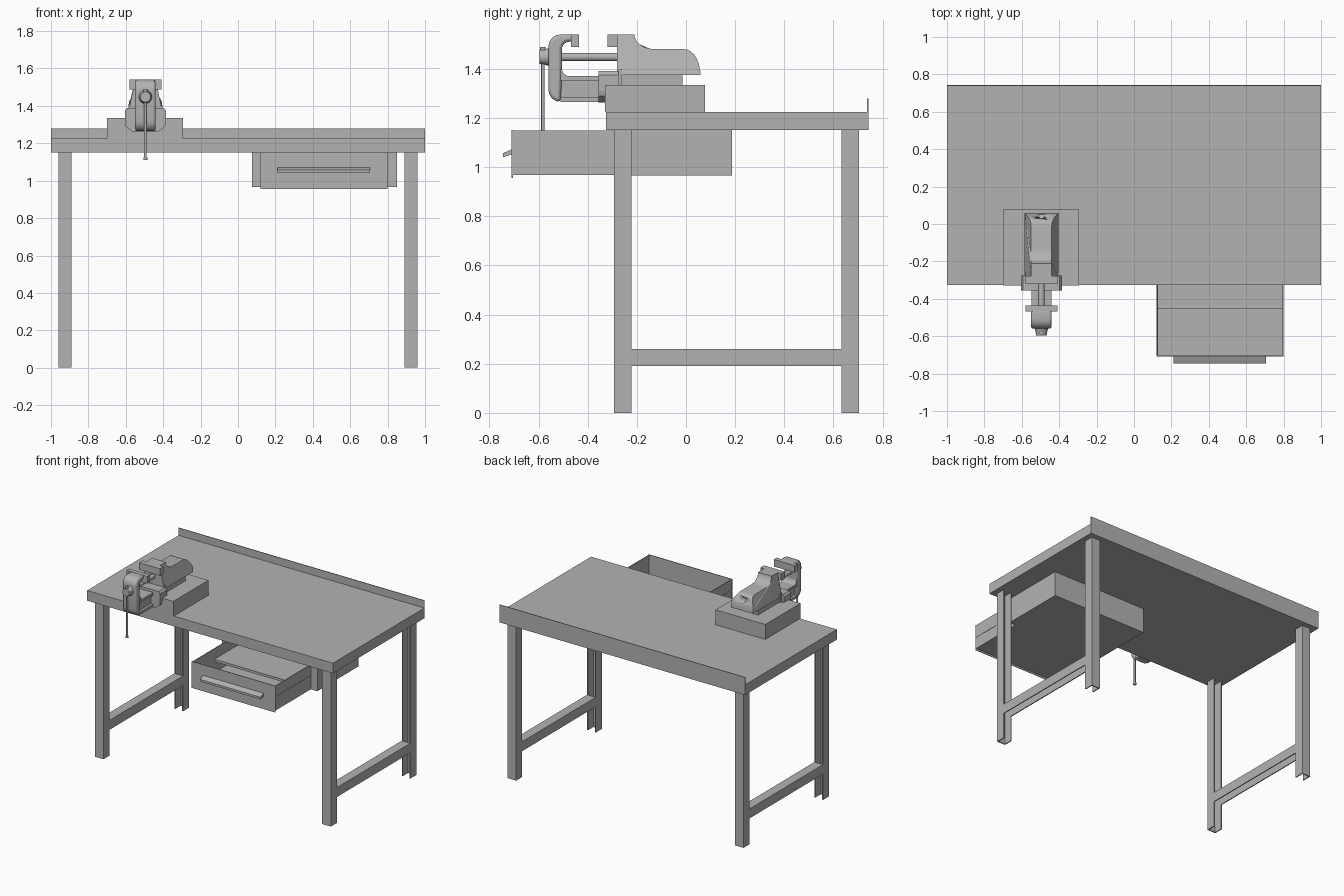
import bpy, bmesh, math
from mathutils import Matrix, Vector

if "Cube" in bpy.data.objects:
    bpy.data.objects.remove(bpy.data.objects["Cube"])

grey = bpy.data.materials.new("steel grey")
grey.diffuse_color = (0.45, 0.45, 0.45, 1)
grey.use_nodes = True
grey.node_tree.nodes["Principled BSDF"].inputs["Base Color"].default_value = grey.diffuse_color
CX = -0.495  # vise centre line


def finish(bm, name, smooth=False):
    bmesh.ops.recalc_face_normals(bm, faces=bm.faces)
    me = bpy.data.meshes.new(name)
    bm.to_mesh(me)
    bm.free()
    me.materials.append(grey)
    ob = bpy.data.objects.new(name, me)
    bpy.context.collection.objects.link(ob)
    if smooth:
        bpy.ops.object.select_all(action='DESELECT')
        ob.select_set(True)
        bpy.context.view_layer.objects.active = ob
        bpy.ops.object.shade_smooth_by_angle(angle=math.radians(35))
    return ob


def boxes(name, *bounds):
    """One object from boxes given as x0, x1, y0, y1, z0, z1."""
    bm = bmesh.new()
    for x0, x1, y0, y1, z0, z1 in bounds:
        m = Matrix.Translation(((x0 + x1) / 2, (y0 + y1) / 2, (z0 + z1) / 2))
        m = m @ Matrix.Diagonal((x1 - x0, y1 - y0, z1 - z0, 1))
        bmesh.ops.create_cube(bm, size=1, matrix=m)
    return finish(bm, name)


def cyl(name, p, q, r, r2=None, seg=16):
    p, q = Vector(p), Vector(q)
    rot = (q - p).to_track_quat('Z', 'Y').to_matrix().to_4x4()
    bm = bmesh.new()
    bmesh.ops.create_cone(bm, cap_ends=True, segments=seg, radius1=r,
                          radius2=r if r2 is None else r2, depth=(q - p).length,
                          matrix=Matrix.Translation((p + q) / 2) @ rot)
    return finish(bm, name, True)


def side_profile(name, pts, x0, x1, width=None, bevel=0):
    """Extrude a (y, z) outline along x; width(y, z) overrides the half width."""
    bm = bmesh.new()
    f = bm.faces.new([bm.verts.new((x0, y, z)) for y, z in pts])
    new = bmesh.ops.extrude_face_region(bm, geom=[f])['geom']
    for v in new:
        if isinstance(v, bmesh.types.BMVert):
            v.co.x = x1
    if width:
        mid = (x0 + x1) / 2
        for v in bm.verts:
            v.co.x = mid + math.copysign(width(v.co.y, v.co.z), v.co.x - mid)
    ob = finish(bm, name, True)
    if bevel:
        mod = ob.modifiers.new("rounded edges", 'BEVEL')
        mod.width, mod.segments = bevel, 2
        mod.limit_method, mod.angle_limit = 'ANGLE', math.radians(50)
    return ob


def arc(cy, cz, ry, rz, a0, a1, n=6):
    return [(cy + ry * math.cos(math.radians(a0 + (a1 - a0) * i / n)),
             cz + rz * math.sin(math.radians(a0 + (a1 - a0) * i / n)))
            for i in range(n + 1)]


# Bench top and back lip
boxes("bench_top", (-1, 1, -0.325, 0.742, 1.15, 1.225))
boxes("back_lip", (-1, 1, 0.737, 0.742, 1.225, 1.28))

# Channel legs open towards each other, joined by channel rails open below
T = 0.007
for side, x0 in (("left", -0.96), ("right", 0.89)):
    x1 = x0 + 0.07
    for end, y0, web in (("front", -0.292, -0.292), ("back", 0.633, 0.703 - T)):
        y1 = y0 + 0.07
        boxes(f"{end}_{side}_leg", (x0, x1, web, web + T, 0, 1.15),
              (x0, x0 + T, y0, y1, 0, 1.15), (x1 - T, x1, y0, y1, 0, 1.15))
    boxes(f"{side}_rail", (x0, x1, -0.222, 0.633, 0.26 - T, 0.26),
          (x0, x0 + T, -0.222, 0.633, 0.19, 0.26),
          (x1 - T, x1, -0.222, 0.633, 0.19, 0.26))

# Drawer housing, open in front
boxes("drawer_housing", (0.075, 0.12, -0.292, 0.187, 0.966, 1.15),
      (0.80, 0.85, -0.292, 0.187, 0.966, 1.15),
      (0.12, 0.80, -0.292, 0.187, 0.966, 0.971),
      (0.12, 0.80, 0.182, 0.187, 0.966, 1.15))

# Pulled-out drawer with a raised tray at the back
boxes("drawer", (0.12, 0.80, -0.709, -0.704, 0.955, 1.15),
      (0.122, 0.127, -0.704, -0.2, 0.967, 1.148),
      (0.793, 0.798, -0.704, -0.2, 0.967, 1.148),
      (0.127, 0.793, -0.704, -0.2, 0.967, 0.973))
boxes("drawer_tray", (0.127, 0.793, -0.455, -0.1, 1.052, 1.07))
boxes("drawer_slides", (0.12, 0.122, -0.704, -0.29, 1.052, 1.07),
      (0.798, 0.80, -0.704, -0.29, 1.052, 1.07))
side_profile("drawer_handle", [(-0.708, 1.052), (-0.708, 1.072), (-0.715, 1.07),
                               (-0.745, 1.056), (-0.745, 1.04)], 0.212, 0.705)

# Vise mounting block and foot
boxes("vise_block", (-0.70, -0.295, -0.33, 0.078, 1.225, 1.335))
boxes("vise_foot", (CX - 0.08, CX + 0.08, -0.28, -0.015, 1.335, 1.40))


# Fixed vise body, narrowing upwards, rounded at the back
def body_width(y, z):
    return 0.09 if z < 1.42 else 0.09 - 0.035 * min(1, (z - 1.42) / 0.06)


outline = ([(-0.28, 1.375), (0.058, 1.375), (0.058, 1.39)]
           + arc(-0.01, 1.39, 0.066, 0.09, 10, 90)
           + arc(-0.13, 1.54, 0.08, 0.06, 270, 180) + [(-0.28, 1.54)])
body = side_profile("vise_body", outline, CX - 0.09, CX + 0.09, body_width)
hole = cyl("screw_hole_cutter", (CX, -0.03, 1.445), (CX, 0.12, 1.445), 0.017)
hole.hide_render = True
hole.display_type = 'WIRE'
cut = body.modifiers.new("screw hole", 'BOOLEAN')
cut.operation, cut.object = 'DIFFERENCE', hole
cut.solver = 'EXACT'

# Jaw plates
boxes("fixed_jaw", (CX - 0.085, CX + 0.085, -0.32, -0.278, 1.488, 1.54))
boxes("moving_jaw", (CX - 0.085, CX + 0.085, -0.468, -0.435, 1.488, 1.54))

# Guide collar: chamfered cross-section around the slide
bm = bmesh.new()
half = [(0.07, 1.262), (0.105, 1.29), (0.11, 1.31), (0.11, 1.375), (0.098, 1.39)]
ring = half + [(-x, z) for x, z in reversed(half)]
f = bm.faces.new([bm.verts.new((CX + x, -0.355, z)) for x, z in ring])
g = bmesh.ops.extrude_face_region(bm, geom=[f])['geom']
bmesh.ops.translate(bm, vec=(0, 0.08, 0),
                    verts=[v for v in g if isinstance(v, bmesh.types.BMVert)])
finish(bm, "guide_collar")
boxes("body_front", (CX - 0.09, CX + 0.09, -0.28, -0.26, 1.335, 1.40))

# Moving C-shaped arm
arm = ([(-0.46, 1.54)] + arc(-0.51, 1.49, 0.05, 0.05, 90, 180, 4)
       + arc(-0.51, 1.315, 0.05, 0.05, 180, 270, 4)
       + [(-0.505, 1.37)] + [(-0.505, 1.47)]
       + arc(-0.475, 1.48, 0.03, 0.03, 180, 90, 4) + [(-0.46, 1.51)])
side_profile("moving_arm", arm, CX - 0.055, CX + 0.055, bevel=0.012)

# Slide: web with flanges above and below, giving recessed sides
boxes("slide", (CX - 0.035, CX + 0.035, -0.52, -0.33, 1.28, 1.36),
      (CX - 0.053, CX + 0.053, -0.51, -0.33, 1.265, 1.285),
      (CX - 0.053, CX + 0.053, -0.51, -0.33, 1.352, 1.37))
side_profile("slide_fillet", [(-0.51, 1.365), (-0.475, 1.365)]
             + arc(-0.475, 1.40, 0.03, 0.03, 270, 180, 4) + [(-0.51, 1.40)],
             CX - 0.053, CX + 0.053)

# Lead screw, head and turning bar
cyl("lead_screw", (CX, -0.52, 1.448), (CX, -0.25, 1.448), 0.017)
cyl("screw_collar", (CX, -0.555, 1.448), (CX, -0.572, 1.448), 0.038, 0.032)
cyl("screw_head", (CX, -0.57, 1.448), (CX, -0.597, 1.448), 0.032, 0.028)
cyl("turning_bar", (CX, -0.582, 1.12), (CX, -0.582, 1.485), 0.007, seg=12)
for name, z in (("bar_lower_knob", 1.112), ("bar_upper_knob", 1.476)):
    cyl(name, (CX, -0.582, z), (CX, -0.582, z + 0.012), 0.011, seg=12)
